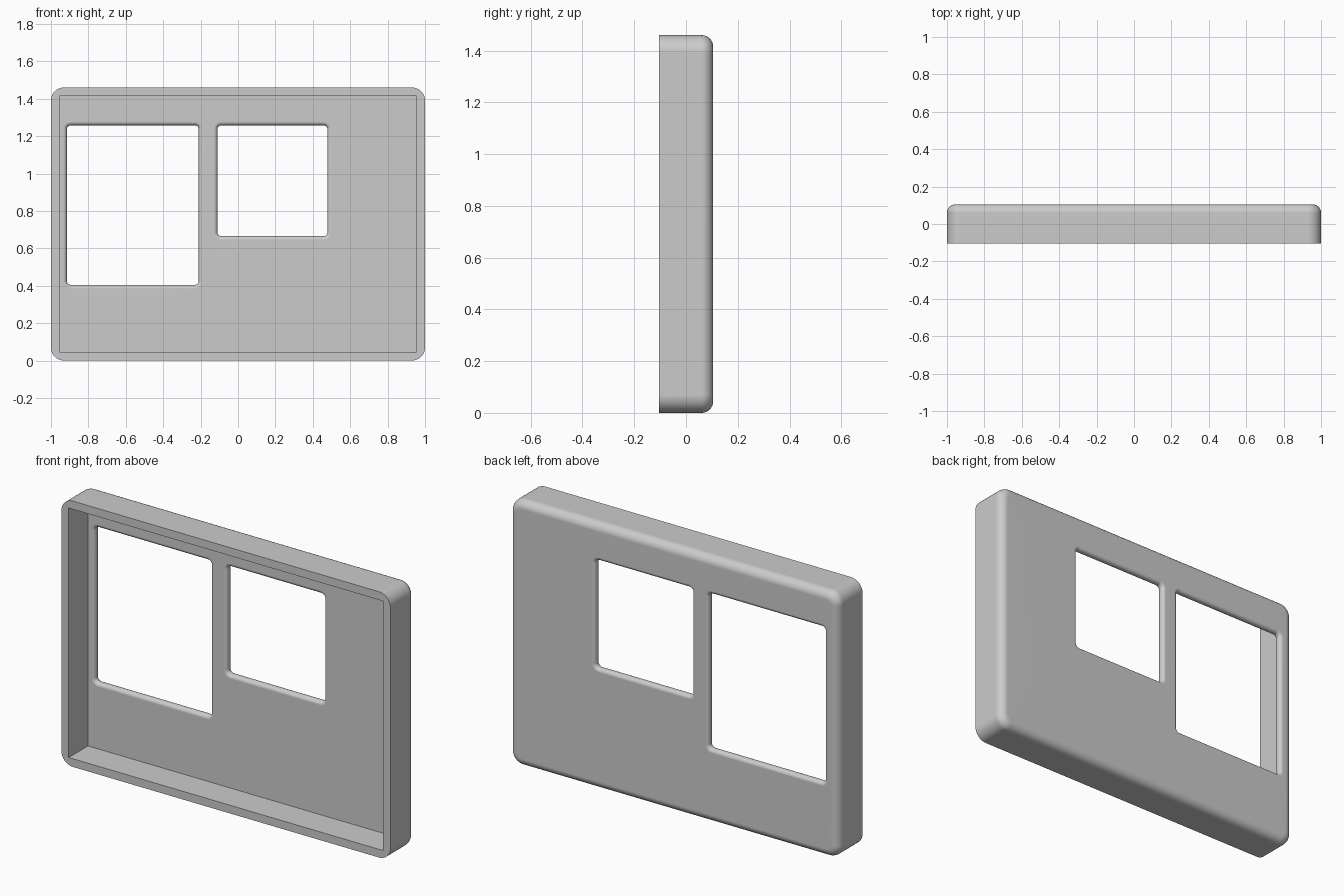
import bpy, bmesh
from math import sin, cos, pi, radians

cube = bpy.data.objects.get("Cube")
if cube:
    bpy.data.objects.remove(cube)

WIDTH, HEIGHT = 2.0, 1.46
FRONT, BACK = -0.105, 0.105
WALL = 0.045
PANEL = BACK - 0.043          # inner face of the back panel
OUTER_R, BACK_FILLET = 0.07, 0.045
HOLE_R, HOLE_FILLET = 0.02, 0.02
STEPS = 8

bm = bmesh.new()


def loop(rect, y, inset=0.0, radius=0.0):
    """Closed ring of vertices: a rectangle (x0, x1, z0, z1) with round corners."""
    x0, x1, z0, z1 = rect
    x0, x1, z0, z1 = x0 + inset, x1 - inset, z0 + inset, z1 - inset
    r = max(radius - inset, 0.0)
    steps = STEPS if r > 0 else 0
    ring = []
    corners = [(x1 - r, z1 - r), (x0 + r, z1 - r), (x0 + r, z0 + r), (x1 - r, z0 + r)]
    for k, (cx, cz) in enumerate(corners):
        for i in range(steps + 1):
            a = (k + (i / steps if steps else 0)) * pi / 2
            ring.append(bm.verts.new((cx + r * cos(a), y, cz + r * sin(a))))
    return ring


def skin(rings):
    """Join consecutive rings with quads."""
    for a, b in zip(rings, rings[1:]):
        for i in range(len(a)):
            j = (i + 1) % len(a)
            bm.faces.new((a[i], a[j], b[j], b[i]))


def fill(*rings):
    """Fill the flat area between an outer ring and its holes."""
    edges = []
    for ring in rings:
        for i, v in enumerate(ring):
            w = ring[(i + 1) % len(ring)]
            edges.append(bm.edges.get((v, w)) or bm.edges.new((v, w)))
    bmesh.ops.triangle_fill(bm, use_beauty=True, use_dissolve=False, edges=edges)


angles = [i / STEPS * pi / 2 for i in range(STEPS + 1)]
body = (-WIDTH / 2, WIDTH / 2, 0.0, HEIGHT)

# Outer wall with a rounded back edge
outer = [loop(body, FRONT, 0, OUTER_R)]
for a in angles:
    outer.append(loop(body, BACK - BACK_FILLET * (1 - sin(a)),
                      BACK_FILLET * (1 - cos(a)), OUTER_R))
skin(outer)

# Inner wall with square corners
inner = [loop(body, FRONT, WALL), loop(body, PANEL, WALL)]
skin(inner)

# Two windows, rounded over on both sides of the panel
windows = [(-0.915, -0.21, 0.405, 1.257), (-0.11, 0.478, 0.665, 1.257)]
front_holes, back_holes = [], []
for rect in windows:
    section = [(PANEL + HOLE_FILLET * (1 - cos(a)), HOLE_FILLET * (1 - sin(a)))
               for a in angles]
    section += [(BACK - HOLE_FILLET * (1 - sin(a)), HOLE_FILLET * (1 - cos(a)))
                for a in angles]
    rings = [loop(rect, y, -flare, HOLE_R) for y, flare in section]
    skin(rings)
    front_holes.append(rings[0])
    back_holes.append(rings[-1])

# Flat faces: front rim, inside of panel, outside of panel
fill(outer[0], inner[0])
fill(inner[1], *front_holes)
fill(outer[-1], *back_holes)
bmesh.ops.recalc_face_normals(bm, faces=bm.faces)

mesh = bpy.data.meshes.new("cover_plate")
bm.to_mesh(mesh)
bm.free()
plate = bpy.data.objects.new("cover_plate", mesh)
bpy.context.collection.objects.link(plate)

# Single grey material
grey = bpy.data.materials.new("plain_grey")
grey.use_nodes = True
colour = (0.6, 0.6, 0.6, 1.0)
grey.diffuse_color = colour
grey.node_tree.nodes["Principled BSDF"].inputs["Base Color"].default_value = colour
mesh.materials.append(grey)

# Smooth fillets, crisp rim, flat panels
bpy.ops.object.select_all(action="DESELECT")
plate.select_set(True)
bpy.context.view_layer.objects.active = plate
bpy.ops.object.shade_smooth_by_angle(angle=radians(30))
weighted = plate.modifiers.new("flat_panels", "WEIGHTED_NORMAL")
weighted.keep_sharp = True
